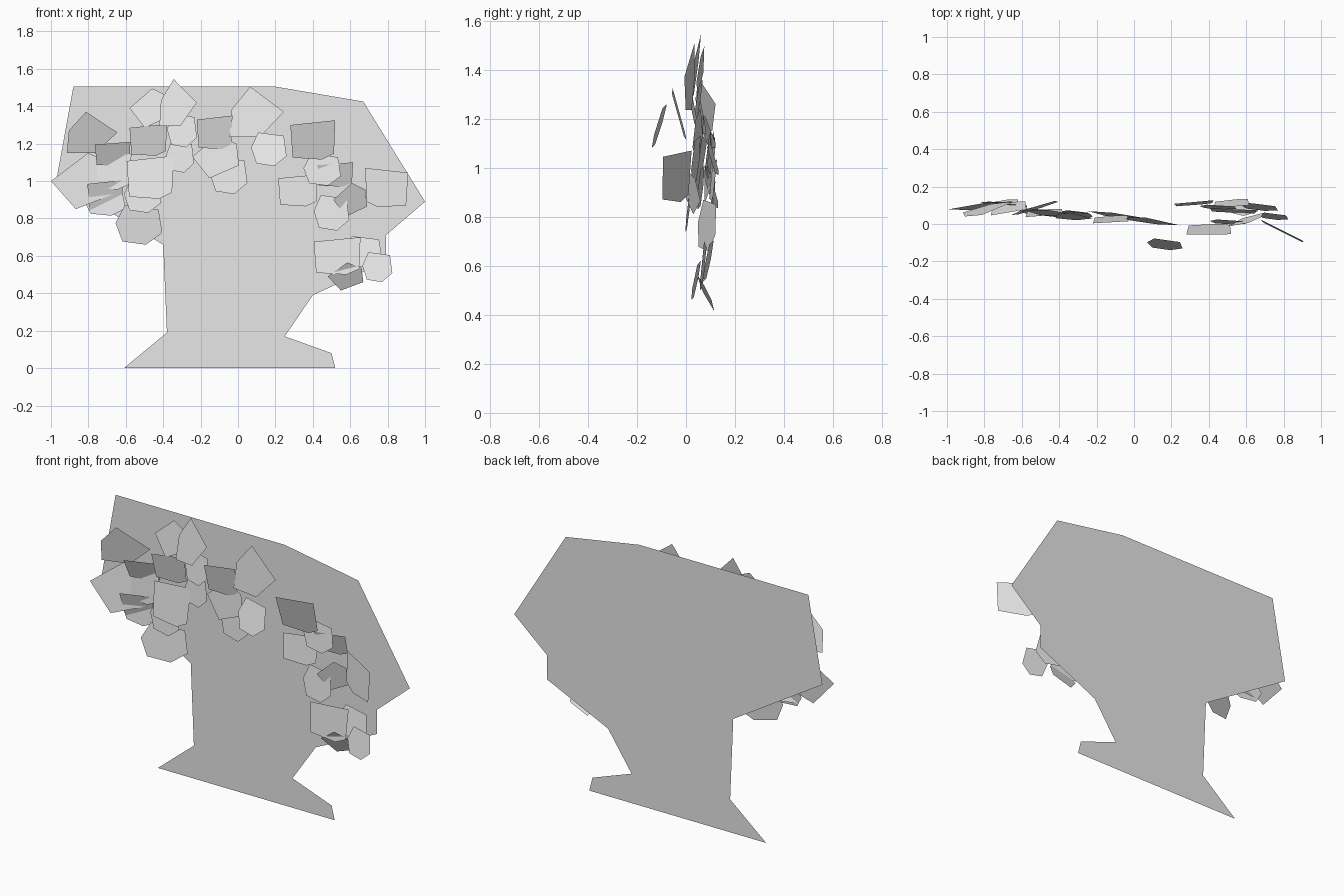
import bpy, math

grey = bpy.data.materials.new("plain grey")
grey.diffuse_color = (0.8, 0.8, 0.8, 1)


def flat_card(name, points):
    """One flat polygon facing the front."""
    mesh = bpy.data.meshes.new(name)
    mesh.from_pydata(points, [], [range(len(points))])
    mesh.materials.append(grey)
    obj = bpy.data.objects.new(name, mesh)
    bpy.context.collection.objects.link(obj)


# Tree-shaped backing board
outline = [(-.61, 0), (.52, 0), (.50, .08), (.25, .17), (.40, .39), (.79, .57),
           (.79, .71), (1, .89), (.67, 1.425), (.20, 1.505), (-.88, 1.505),
           (-.97, 1.01), (-.40, .66), (-.38, .19)]
flat_card("tree_board", [(x, .14, z) for x, z in outline])

# Leaf outlines in a unit box, anticlockwise from the front
SHAPES = {
    "pointed": [(-.12, .5), (-.46, .05), (-.5, -.5), (.06, -.5), (.5, 0)],
    "square": [(-.5, .38), (-.45, -.45), (.2, -.5), (.47, -.35), (.5, .5)],
    "round": [(-.3, .5), (-.5, .05), (-.35, -.42), (.15, -.5), (.5, -.2), (.42, .4)],
    "diamond": [(-.5, 0), (-.13, -.5), (.5, -.2), (.45, .3), (.05, .5)],
}


def leaf(name, shape, x, z, w, h, y, lean_x, lean_z, flip=1):
    """Leaf centred at x, y, z; lean_x and lean_z are its slopes in depth."""
    pts = []
    for u, v in SHAPES[shape][::flip]:
        dx, dz = u * w * flip, v * h
        depth = y + lean_x * dx + lean_z * dz
        pts.append((x + dx, max(-.14, min(.137, depth)), z + dz))
    flat_card(name, pts)


# Left cluster of leaves
left = [
    ("pointed", -.78, 1.26, .27, .22, .08, .3, -.2),
    ("square", -.67, 1.145, .19, .13, .085, .2, -.4),
    ("diamond", -.82, 1.00, .36, .30, .095, .1, .1),
    ("square", -.69, 1.05, .24, .19, .10, -.1, .1),
    ("square", -.71, .92, .19, .17, .10, .15, -.3),
    ("round", -.71, .88, .22, .13, .11, -.05, .1),
    ("square", -.47, 1.02, .25, .23, .06, -.1, .15),
    ("round", -.53, .765, .25, .21, .085, .3, .08),
    ("round", -.51, .92, .20, .18, .06, -.1, .1),
]
# Top cluster of leaves
top = [
    ("diamond", -.47, 1.39, .22, .21, .06, -.1, .15),
    ("pointed", -.32, 1.42, .20, .25, .04, -.1, .15),
    ("round", -.30, 1.27, .16, .18, .05, -.1, .15),
    ("square", -.48, 1.22, .20, .17, .06, .1, -.2),
    ("round", -.31, 1.13, .15, .17, .06, -.1, .1),
]
# Middle cluster of leaves
middle = [
    ("square", -.125, 1.26, .19, .18, .025, .08, -.2),
    ("diamond", -.12, 1.13, .25, .23, .05, -.15, .1),
    ("round", -.05, 1.03, .20, .20, .04, -.15, .1),
    ("pointed", .10, 1.37, .29, .27, .015, -.15, .1),
    ("round", .165, 1.17, .19, .18, -.11, -.1, .3),
]
# Right cluster of leaves
right = [
    ("square", .40, 1.22, .24, .21, -.03, .04, -.28),
    ("square", .32, .95, .21, .17, .11, .08, .1),
    ("round", .45, 1.06, .20, .17, .09, -.05, .12),
    ("square", .52, 1.035, .19, .13, .11, .1, -.3),
    ("diamond", .60, .90, .18, .18, .02, .35, -.2),
    ("square", .795, .965, .23, .21, -.04, -.5, .05, -1),
    ("round", .50, .83, .19, .19, .01, -.05, .12),
]
# Low right cluster of leaves
low = [
    ("square", .53, .60, .25, .20, .07, -.05, .1),
    ("round", .67, .62, .20, .17, .09, -.1, .2),
    ("round", .745, .54, .16, .16, .04, -.1, .2),
    ("diamond", .575, .49, .19, .15, .08, .1, -.5),
]
groups = {"left": left, "top": top, "middle": middle, "right": right, "low": low}
for side, leaves in groups.items():
    for i, spec in enumerate(leaves, 1):
        leaf(f"{side}_leaf_{i}", *spec)
